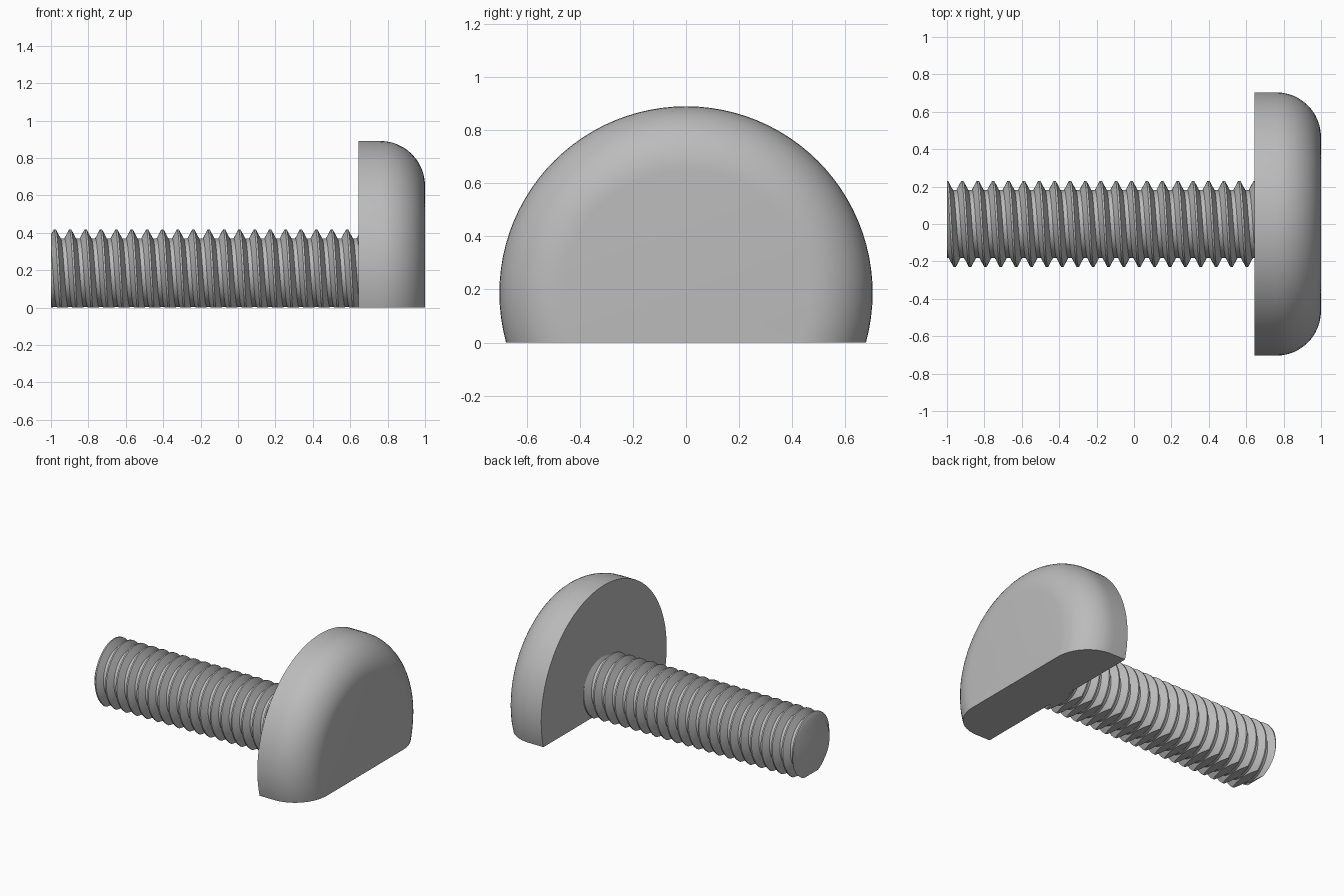
import bpy, bmesh
from math import sin, cos, pi
from mathutils import Vector

cube = bpy.data.objects.get("Cube")
if cube:
    bpy.data.objects.remove(cube, do_unlink=True)

AXIS_Z = 0.187            # height of the screw axis
HEAD_BACK, TIP = 0.645, -1.0
HEAD_R, FILLET = 0.704, 0.24
ROOT_R, CREST_R = 0.183, 0.231
TURNS = 20
PITCH = (HEAD_BACK - TIP) / TURNS
SEGMENTS = 64

steel = bpy.data.materials.new("grey_steel")
steel.use_nodes = True
GREY = (0.5, 0.5, 0.5, 1)
steel.diffuse_color = GREY
steel.node_tree.nodes["Principled BSDF"].inputs["Base Color"].default_value = GREY


def cut(bm, point, normal):
    """Remove everything on the normal side of a plane and cap the opening."""
    geom = bm.verts[:] + bm.edges[:] + bm.faces[:]
    bmesh.ops.bisect_plane(bm, geom=geom, dist=1e-6, plane_co=Vector(point),
                           plane_no=Vector(normal), clear_outer=True)
    rim = [e for e in bm.edges if e.is_boundary
           and all(abs((v.co - Vector(point)).dot(Vector(normal))) < 1e-4 for v in e.verts)]
    bmesh.ops.edgenet_fill(bm, edges=rim)


def finish(bm, name, angle):
    bmesh.ops.recalc_face_normals(bm, faces=bm.faces[:])
    mesh = bpy.data.meshes.new(name)
    bm.to_mesh(mesh)
    bm.free()
    mesh.materials.append(steel)
    obj = bpy.data.objects.new(name, mesh)
    bpy.context.collection.objects.link(obj)
    bpy.ops.object.select_all(action='DESELECT')
    obj.select_set(True)
    bpy.context.view_layer.objects.active = obj
    bpy.ops.object.shade_smooth_by_angle(angle=angle)


# Head: a rounded disc spun about the screw axis, flat on the underside
bm = bmesh.new()
profile = [(HEAD_BACK, 0), (HEAD_BACK, HEAD_R)]
for i in range(13):
    a = pi / 2 * i / 12
    profile.append((1 - FILLET + FILLET * sin(a), HEAD_R - FILLET + FILLET * cos(a)))
profile.append((1, 0))
verts = [bm.verts.new((x, 0, AXIS_Z + r)) for x, r in profile]
edges = [bm.edges.new(pair) for pair in zip(verts, verts[1:])]
bmesh.ops.spin(bm, geom=verts + edges, cent=(0, 0, AXIS_Z), axis=(1, 0, 0),
               angle=2 * pi, steps=96, use_merge=True)
bmesh.ops.remove_doubles(bm, verts=bm.verts[:], dist=1e-5)
cut(bm, (0, 0, 0), (0, 0, -1))
finish(bm, "head", pi / 6)

# Threaded shaft: a right-handed helical sweep of one thread profile
bm = bmesh.new()
thread = [(-0.06, CREST_R), (0.06, CREST_R), (0.37, ROOT_R), (0.63, ROOT_R)]
rows = []
for turn in range(-2, TURNS + 3):
    for offset, r in thread:
        row = []
        for s in range(SEGMENTS):
            a = 2 * pi * s / SEGMENTS
            x = TIP + PITCH * (turn + offset + s / SEGMENTS)
            row.append(bm.verts.new((x, r * cos(a), AXIS_Z + r * sin(a))))
        rows.append(row)
step = len(thread)
for i in range(len(rows) - step - 1):
    for s in range(SEGMENTS):
        if s < SEGMENTS - 1:
            c, d = rows[i + 1][s + 1], rows[i][s + 1]
        else:  # the last column joins the next turn
            c, d = rows[i + 1 + step][0], rows[i + step][0]
        bm.faces.new((rows[i][s], rows[i + 1][s], c, d))
bmesh.ops.delete(bm, geom=[v for v in bm.verts if not v.link_faces], context='VERTS')
cut(bm, (TIP, 0, 0), (-1, 0, 0))
cut(bm, (HEAD_BACK + 0.002, 0, 0), (1, 0, 0))
cut(bm, (0, 0, 0), (0, 0, -1))
finish(bm, "threaded_shaft", pi / 6)
